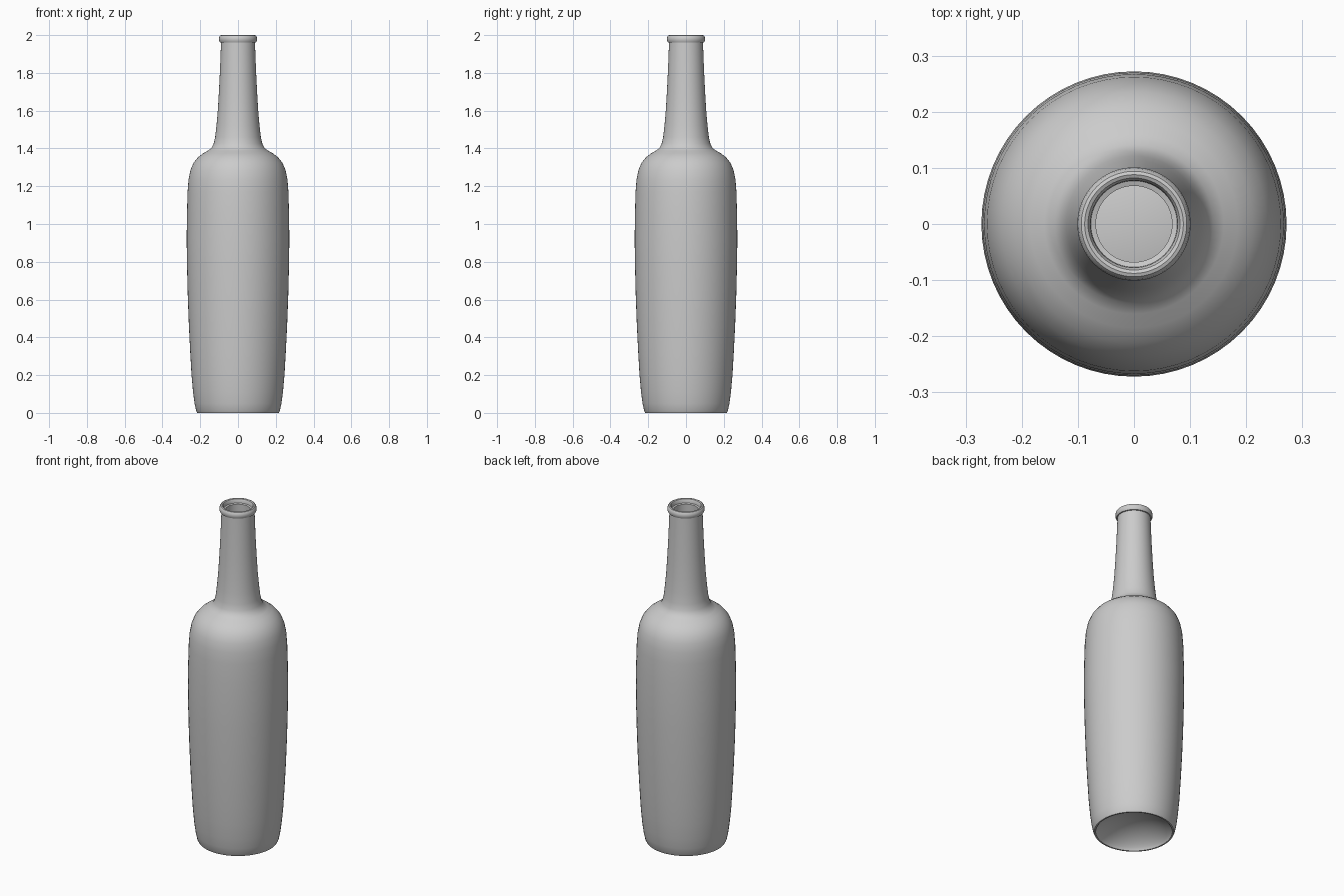
import bpy, bmesh, math

if "Cube" in bpy.data.objects:
    bpy.data.objects.remove(bpy.data.objects["Cube"])

SEG = 64

glass = bpy.data.materials.new("plain_grey")
glass.diffuse_color = (0.6, 0.6, 0.6, 1)
glass.use_nodes = True
glass.node_tree.nodes["Principled BSDF"].inputs["Base Color"].default_value = glass.diffuse_color


def lathe(name, profile):
    """Revolve (radius, height) points about z; radius 0 makes a pole."""
    bm = bmesh.new()
    rings = []
    for r, z in profile:
        if r == 0:
            rings.append([bm.verts.new((0, 0, z))] * SEG)
        else:
            rings.append([bm.verts.new((r * math.cos(2 * math.pi * i / SEG),
                                        r * math.sin(2 * math.pi * i / SEG), z))
                          for i in range(SEG)])
    for a, b in zip(rings, rings[1:]):
        for i in range(SEG):
            j = (i + 1) % SEG
            corners = list(dict.fromkeys((a[i], a[j], b[j], b[i])))
            bm.faces.new(corners)
    bmesh.ops.recalc_face_normals(bm, faces=bm.faces)
    mesh = bpy.data.meshes.new(name)
    bm.to_mesh(mesh)
    bm.free()
    mesh.materials.append(glass)
    obj = bpy.data.objects.new(name, mesh)
    bpy.context.collection.objects.link(obj)
    bpy.context.view_layer.objects.active = obj
    obj.select_set(True)
    bpy.ops.object.shade_smooth_by_angle(angle=math.radians(30))
    obj.select_set(False)
    return obj


# Hollow dome under the base
punt = [(0.208 * math.sin(t), 0.09 * math.cos(t) ** 1.5)
        for t in (math.pi / 2 * k / 10 for k in range(10))]
punt.append((0.208, 0.0))

# Outer wall: base edge, body, shoulder, neck
wall = [(0.216, 0.0), (0.222, 0.012), (0.230, 0.05), (0.238, 0.11), (0.246, 0.2),
        (0.253, 0.32), (0.260, 0.46), (0.266, 0.62), (0.270, 0.78), (0.272, 0.92),
        (0.270, 1.06), (0.267, 1.17), (0.262, 1.235), (0.252, 1.285), (0.236, 1.323),
        (0.212, 1.353), (0.185, 1.374), (0.160, 1.388), (0.141, 1.402), (0.129, 1.425),
        (0.121, 1.46), (0.114, 1.52), (0.107, 1.6), (0.101, 1.7), (0.096, 1.8),
        (0.092, 1.9), (0.090, 1.961)]

# Rounded lip
lip = [(0.096, 1.962), (0.100, 1.970), (0.101, 1.980), (0.099, 1.991),
       (0.094, 1.998), (0.088, 2.0), (0.082, 1.997), (0.078, 1.989), (0.077, 1.975)]

# Inner wall, offset from the outer one, down to the inside floor
inner = [(0.068, 1.972), (0.070, 1.9)]
inner += [(r - 0.022, z - 0.008) for r, z in reversed(wall[3:-2])]
inner += [(0.195, 0.05), (0.15, 0.085), (0.08, 0.108), (0, 0.115)]

lathe("bottle", punt + wall + lip + inner)
